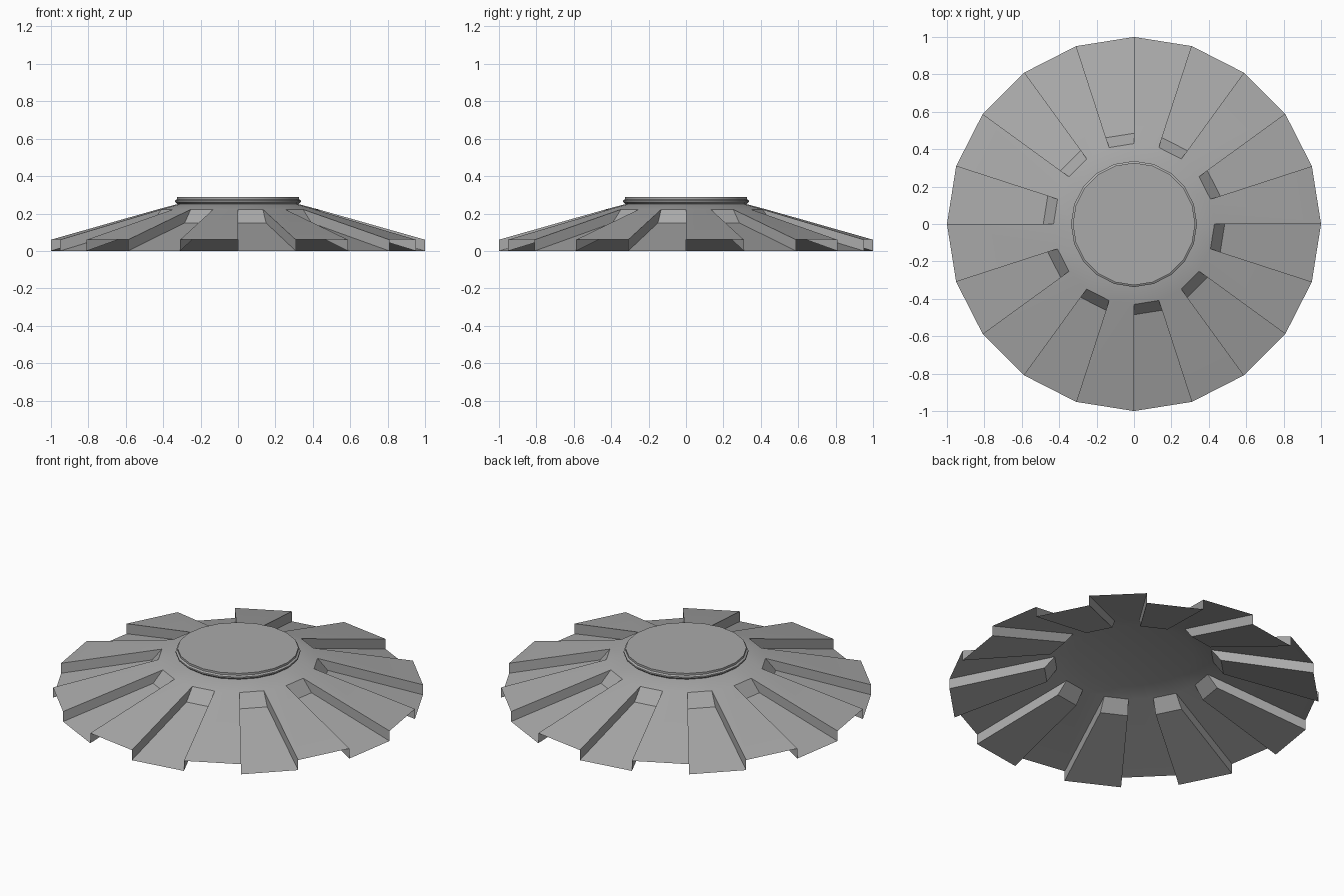
import bpy
import bmesh
from math import sin, cos, radians

cube = bpy.data.objects.get("Cube")
if cube:
    bpy.data.objects.remove(cube, do_unlink=True)

SIDES = 20
STEP = 360 / SIDES

grey = bpy.data.materials.new("warm_grey")
grey.use_nodes = True
colour = (0.4, 0.4, 0.4, 1)
grey.diffuse_color = colour
shader = next(n for n in grey.node_tree.nodes if n.type == 'BSDF_PRINCIPLED')
shader.inputs["Base Color"].default_value = colour


def spot(rz, i):
    """Point at radius and height rz on spoke i, counted from the front."""
    a = radians(-90 + STEP * i)
    return (rz[0] * cos(a), rz[0] * sin(a), rz[1])


def face(bm, points):
    bm.faces.new([bm.verts.new(p) for p in points])


def strip(bm, outer, inner, i):
    """One sector panel between two profile points, facing outward and up."""
    face(bm, [spot(outer, i), spot(outer, i + 1), spot(inner, i + 1), spot(inner, i)])


def finish(bm, name):
    bmesh.ops.remove_doubles(bm, verts=bm.verts, dist=0.0005)
    mesh = bpy.data.meshes.new(name)
    bm.to_mesh(mesh)
    bm.free()
    mesh.materials.append(grey)
    obj = bpy.data.objects.new(name, mesh)
    bpy.context.collection.objects.link(obj)
    bpy.ops.object.select_all(action='DESELECT')
    obj.select_set(True)
    bpy.context.view_layer.objects.active = obj
    bpy.ops.object.shade_smooth_by_angle(angle=radians(30))


# Thin conical shell with alternating raised and sunken sectors
neck, shoulder = (0.325, 0.25), (0.43, 0.222)
high_edge, low_edge, ledge_foot = (1, 0.06), (1, 0), (0.485, 0.15)
bm = bmesh.new()
for i in range(SIDES):
    strip(bm, shoulder, neck, i)
    if i % 2:
        strip(bm, high_edge, shoulder, i)
    else:
        strip(bm, ledge_foot, shoulder, i)
        strip(bm, low_edge, ledge_foot, i)
    # upright wall between neighbouring sectors
    wall = [spot(p, i) for p in (shoulder, ledge_foot, low_edge, high_edge)]
    face(bm, wall if i % 2 else wall[::-1])
face(bm, [spot(neck, i) for i in range(SIDES)])
finish(bm, "sectored_shell")

# Low round cap with a beaded rim
profile = [(0.322, 0.25), (0.337, 0.262), (0.337, 0.27), (0.327, 0.276), (0.327, 0.288)]
bm = bmesh.new()
for low, high in zip(profile, profile[1:]):
    for i in range(SIDES):
        strip(bm, low, high, i)
face(bm, [spot(profile[-1], i) for i in range(SIDES)])
finish(bm, "top_cap")
